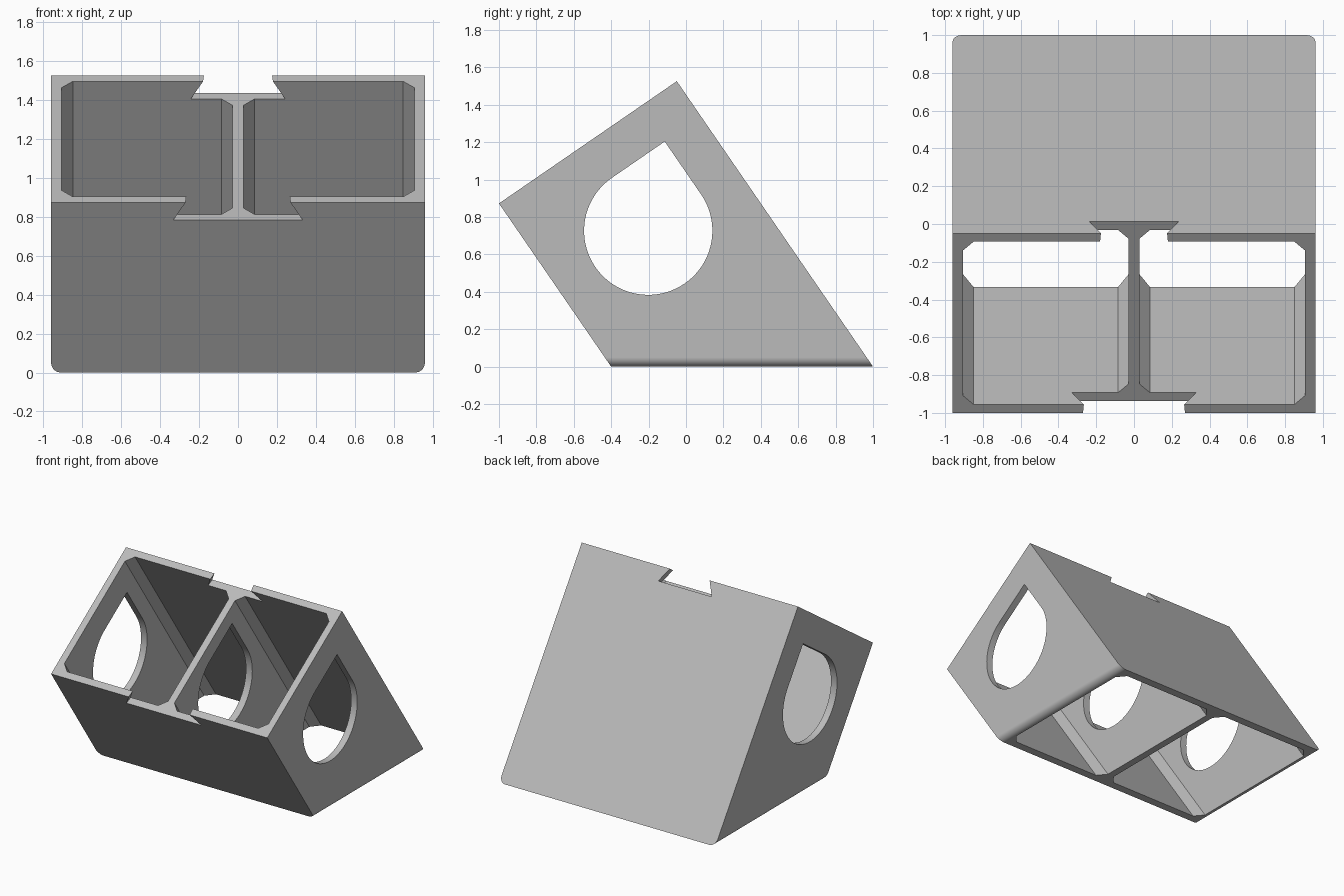
import bpy, bmesh, math
from mathutils import Vector

if "Cube" in bpy.data.objects:
    bpy.data.objects.remove(bpy.data.objects["Cube"])

TILT = math.radians(34.5)
N = Vector((0, math.cos(TILT), math.sin(TILT)))     # across the tilted top, front to back
D = Vector((0, math.sin(TILT), -math.cos(TILT)))    # down along the tubes
HALF_W = 0.96
LENGTH = 1.4 * math.cos(TILT)                       # front to back size of the top
FRONT = Vector((0, -1.0, 0.6 / math.tan(TILT)))     # front top edge
WALL = 0.054
CHAMFER = 0.057
SLOT_DEPTH = 0.11


def place(x, v, w):
    """Point at x, distance v across the tilted top, depth w below it."""
    return FRONT + N * v + D * w + Vector((x, 0, 0))


def loft(name, ring_a, ring_b, bevel=None):
    """Closed solid between two matching rings of points."""
    bm = bmesh.new()
    a = [bm.verts.new(p) for p in ring_a]
    b = [bm.verts.new(p) for p in ring_b]
    bm.faces.new(a)
    bm.faces.new(b[::-1])
    for i in range(len(a)):
        j = (i + 1) % len(a)
        bm.faces.new((a[j], a[i], b[i], b[j]))
    bmesh.ops.recalc_face_normals(bm, faces=bm.faces[:])
    if bevel:
        edges = [e for e in bm.edges
                 if all(v.co.z < 1e-4 for v in e.verts)
                 and abs(e.verts[0].co.x - e.verts[1].co.x) < 1e-4]
        bmesh.ops.bevel(bm, geom=edges, offset=bevel, segments=10,
                        profile=0.5, affect='EDGES')
    mesh = bpy.data.meshes.new(name)
    bm.to_mesh(mesh)
    bm.free()
    obj = bpy.data.objects.new(name, mesh)
    bpy.context.collection.objects.link(obj)
    return obj


# Tilted block with a level base and rounded lower side edges
back = place(0, LENGTH, 0)
side = [(-1.0, FRONT.z), (back.y, back.z), (1.0, 0.0), (-0.4, 0.0)]
body = loft("double_tube_holder",
            [(-HALF_W, y, z) for y, z in side],
            [(HALF_W, y, z) for y, z in side], bevel=0.05)

cutters = []

# Two chamfered tubes, left and right of the centre web
x0, x1, v0, v1, c = 0.028, HALF_W - WALL, WALL, LENGTH - WALL, CHAMFER
cell = [(x0 + c, v0), (x1 - c, v0), (x1, v0 + c), (x1, v1 - c),
        (x1 - c, v1), (x0 + c, v1), (x0, v1 - c), (x0, v0 + c)]
for s, label in ((-1, "left"), (1, "right")):
    cutters.append(loft("tube_cutter_" + label,
                        [place(s * x, v, -0.3) for x, v in cell],
                        [place(s * x, v, 2.4) for x, v in cell]))


# Tapered dovetail slot across the top
def slot_ring(v):
    half = 0.27 - 0.095 * v / LENGTH
    flare = 0.063 / SLOT_DEPTH
    return [place(sx * (half + flare * w), v, w)
            for sx, w in ((-1, -0.06), (1, -0.06), (1, SLOT_DEPTH), (-1, SLOT_DEPTH))]


cutters.append(loft("dovetail_cutter", slot_ring(-0.2), slot_ring(LENGTH + 0.2)))

# Teardrop window through both sides and the web
R, CENTRE = 0.343, Vector((0, -0.202, 0.727))
drop = [CENTRE + R * (N - D)]
for i in range(61):
    a = math.radians(270 * i / 60)
    drop.append(CENTRE + R * (-D * math.cos(a) - N * math.sin(a)))
cutters.append(loft("window_cutter",
                    [p + Vector((-1.2, 0, 0)) for p in drop],
                    [p + Vector((1.2, 0, 0)) for p in drop]))

# Cut everything out and drop the cutters
bpy.context.view_layer.objects.active = body
body.select_set(True)
for cut in cutters:
    mod = body.modifiers.new("cut", 'BOOLEAN')
    mod.operation = 'DIFFERENCE'
    mod.solver = 'EXACT'
    mod.object = cut
    bpy.ops.object.modifier_apply(modifier=mod.name)
    bpy.data.objects.remove(cut)

grey = bpy.data.materials.new("light grey")
grey.diffuse_color = (0.5, 0.5, 0.5, 1)
grey.use_nodes = True
grey.node_tree.nodes["Principled BSDF"].inputs["Base Color"].default_value = grey.diffuse_color
body.data.materials.clear()
body.data.materials.append(grey)

# Smooth curves, crisp edges, flat large faces
bpy.ops.object.shade_smooth_by_angle(angle=math.radians(30))
weighted = body.modifiers.new("flat_faces", 'WEIGHTED_NORMAL')
weighted.keep_sharp = True
